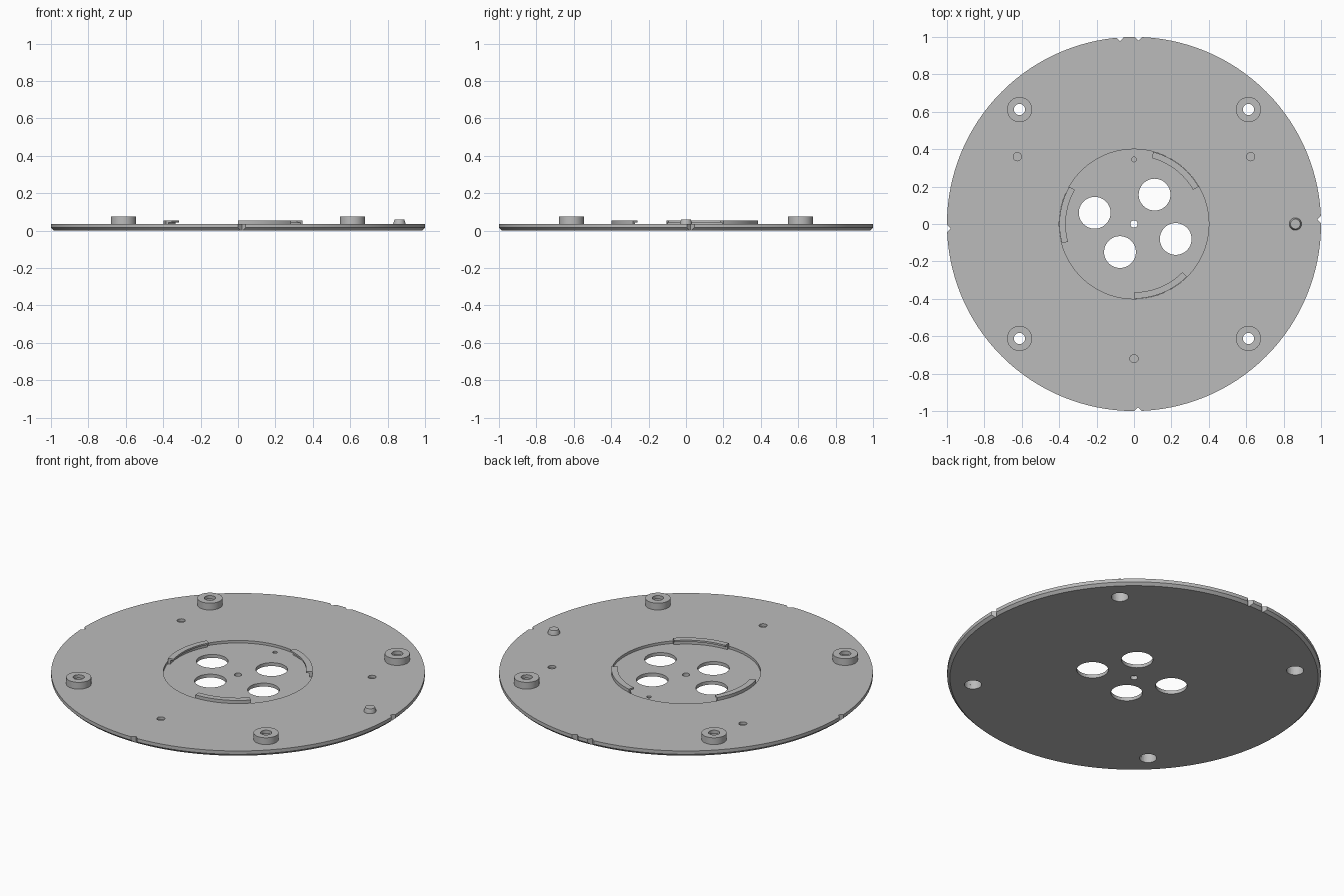
import bpy, bmesh, math
from math import radians, cos, sin, pi

cube = bpy.data.objects.get("Cube")
if cube:
    bpy.data.objects.remove(cube, do_unlink=True)

grey = bpy.data.materials.new("plain grey")
grey.use_nodes = True
GREY = (0.5, 0.5, 0.5, 1)
grey.diffuse_color = GREY
grey.node_tree.nodes["Principled BSDF"].inputs["Base Color"].default_value = GREY

PLATE_TOP = 0.035
FLOOR = 0.02


def finish(bm, name):
    """Clean up a bmesh and turn it into a named object."""
    bmesh.ops.remove_doubles(bm, verts=bm.verts, dist=1e-5)
    bmesh.ops.recalc_face_normals(bm, faces=bm.faces)
    mesh = bpy.data.meshes.new(name)
    bm.to_mesh(mesh)
    bm.free()
    obj = bpy.data.objects.new(name, mesh)
    bpy.context.collection.objects.link(obj)
    mesh.materials.append(grey)
    return obj


def lathe(name, profile, steps, start=0, end=360, at=(0, 0)):
    """Turn a closed (radius, z) profile about z, capping partial arcs."""
    bm = bmesh.new()
    rings = []
    for i in range(steps + 1):
        a = radians(start + (end - start) * i / steps)
        rings.append([bm.verts.new((at[0] + r * cos(a), at[1] + r * sin(a), z))
                      for r, z in profile])
    n = len(profile)
    for a, b in zip(rings, rings[1:]):
        for j in range(n):
            if profile[j][0] + profile[(j + 1) % n][0] > 0:
                bm.faces.new((a[j], a[(j + 1) % n], b[(j + 1) % n], b[j]))
    if end - start < 360:
        bm.faces.new(rings[0])
        bm.faces.new(rings[-1])
    return finish(bm, name)


def smooth(obj):
    bpy.ops.object.select_all(action='DESELECT')
    obj.select_set(True)
    bpy.context.view_layer.objects.active = obj
    bpy.ops.object.shade_smooth_by_angle(angle=radians(30))


def prism(bm, outline, z0, z1):
    """Add a vertical prism over a 2D outline."""
    low = [bm.verts.new((x, y, z0)) for x, y in outline]
    high = [bm.verts.new((x, y, z1)) for x, y in outline]
    bm.faces.new(low)
    bm.faces.new(high)
    for i in range(len(low)):
        j = (i + 1) % len(low)
        bm.faces.new((low[i], low[j], high[j], high[i]))


def drill(bm, x, y, r, z0=-0.1, sides=32):
    ring = [(x + r * cos(2 * pi * i / sides), y + r * sin(2 * pi * i / sides))
            for i in range(sides)]
    prism(bm, ring, z0, 0.1)


# Round plate with chamfered lower rim and a shallow central recess
plate = lathe("base_plate", [(0, 0), (0.985, 0), (1, 0.015), (1, PLATE_TOP),
                             (0.4, PLATE_TOP), (0.4, FLOOR), (0, FLOOR)], 128)

# Cutter for all holes, pits and rim notches
cut = bmesh.new()
for x, y in ((-0.21, 0.06), (0.11, 0.157), (0.223, -0.08), (-0.075, -0.15)):
    drill(cut, x, y, 0.085, sides=48)
drill(cut, 0, 0, 0.02, sides=16)
corners = [(sx * 0.612, sy * 0.612) for sx in (-1, 1) for sy in (-1, 1)]
for x, y in corners:
    drill(cut, x, y, 0.046)
for a in (30, 150, 270):
    drill(cut, 0.72 * cos(radians(a)), 0.72 * sin(radians(a)), 0.022, FLOOR, 24)
drill(cut, 0, 0.345, 0.013, 0.01, 12)
for a in (1.4, 88.6, 94.3, 181.4, 271.2):
    t = radians(a)
    v = [(0.98, 0), (1.02, -0.04), (1.02, 0.04)]
    prism(cut, [(x * cos(t) - y * sin(t), x * sin(t) + y * cos(t)) for x, y in v],
          -0.1, 0.1)
cutter = finish(cut, "hole_cutter")
cutter.hide_render = True

boolean = plate.modifiers.new("holes", 'BOOLEAN')
boolean.operation = 'DIFFERENCE'
boolean.solver = 'EXACT'
boolean.object = cutter
smooth(plate)
bpy.ops.object.modifier_apply(modifier="holes")
bpy.data.objects.remove(cutter, do_unlink=True)
smooth(plate)

# Raised screw bosses, wider bore underneath
for i, at in enumerate(corners):
    smooth(lathe(f"screw_boss_{i + 1}",
                 [(0.046, 0.025), (0.067, 0.025), (0.067, 0.075),
                  (0.03, 0.075), (0.03, 0.055), (0.046, 0.055)], 40, at=at))

# Bayonet hooks around the recess: outer wall with an inward lip
for i, a in enumerate((30, 150, 270)):
    smooth(lathe(f"locking_hook_{i + 1}",
                 [(0.385, 0.015), (0.399, 0.015), (0.399, 0.053), (0.365, 0.053),
                  (0.365, 0.043), (0.385, 0.043)], 16, a, a + 45))

# Tapered locating pin
smooth(lathe("locating_pin", [(0, 0.03), (0.033, 0.03), (0.033, 0.038),
                              (0.026, 0.06), (0, 0.06)], 32, at=(0.863, 0)))
